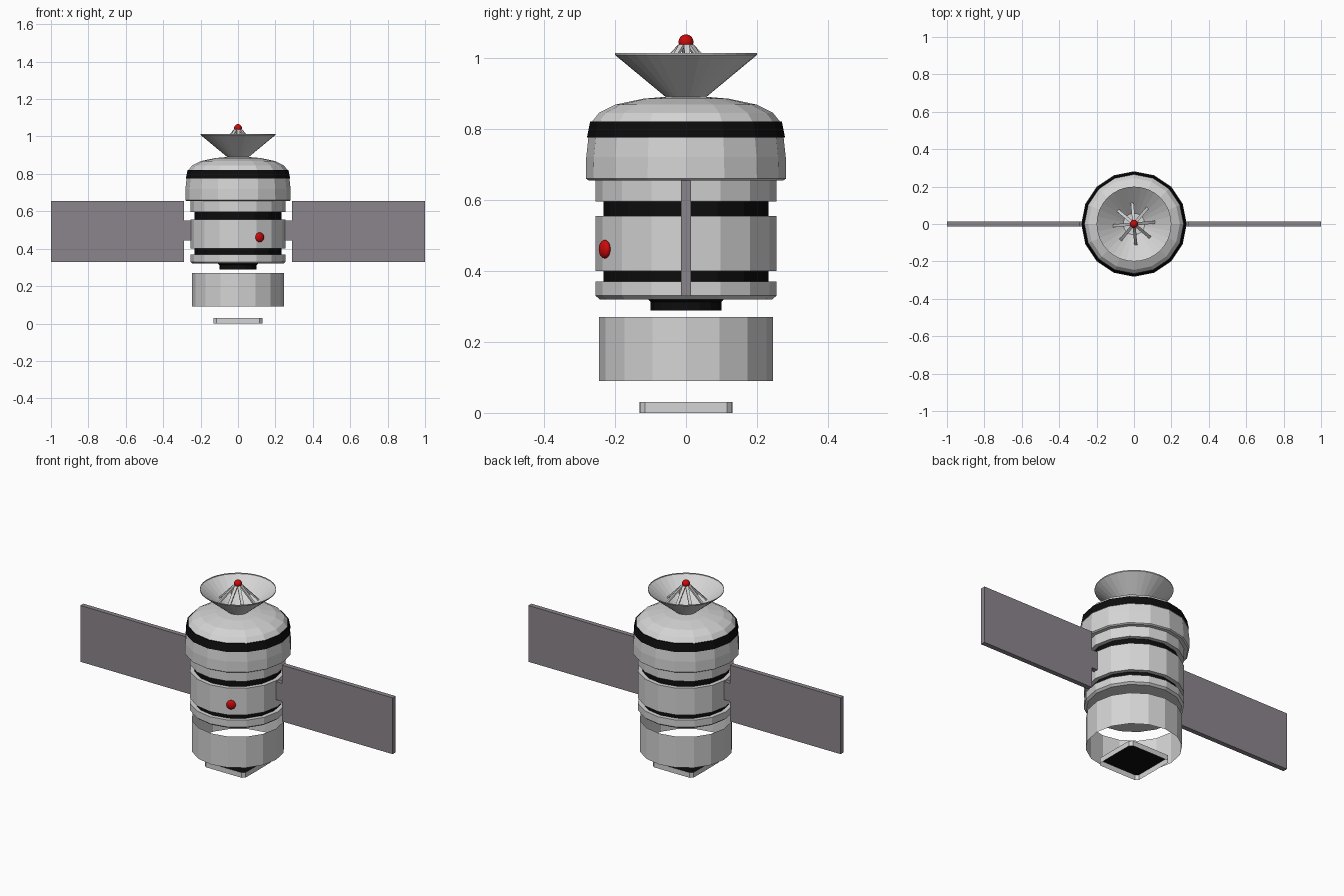
import bpy
import bmesh
from math import cos, sin, pi, atan2, radians
from mathutils import Vector, Matrix

cube = bpy.data.objects.get("Cube")
if cube:
    bpy.data.objects.remove(cube)


def material(name, color):
    m = bpy.data.materials.new(name)
    m.use_nodes = True
    m.diffuse_color = (*color, 1)
    m.node_tree.nodes["Principled BSDF"].inputs["Base Color"].default_value = (*color, 1)
    return m


hull = material("light grey hull", (0.66, 0.66, 0.66))
black = material("black trim", (0.004, 0.004, 0.004))
panel = material("purple grey panel", (0.26, 0.235, 0.265))
red = material("red lamp", (0.6, 0.003, 0.003))


def finish(name, bm, mats, smooth=False):
    mesh = bpy.data.meshes.new(name)
    bm.to_mesh(mesh)
    bm.free()
    for m in mats:
        mesh.materials.append(m)
    for p in mesh.polygons:
        p.use_smooth = smooth
    ob = bpy.data.objects.new(name, mesh)
    bpy.context.collection.objects.link(ob)
    return ob


def lathe(name, profile, sides, mats, caps=False):
    """Turn (radius, height, colour of the band above) rows, bottom to top."""
    bm = bmesh.new()
    rings = [[bm.verts.new((r * cos(2 * pi * i / sides), r * sin(2 * pi * i / sides), z))
              for i in range(sides)] for r, z, _ in profile]
    for k in range(len(rings) - 1):
        a, b = rings[k], rings[k + 1]
        for i in range(sides):
            j = (i + 1) % sides
            f = bm.faces.new((a[i], a[j], b[j], b[i]))
            f.material_index = profile[k][2]
    if caps:
        bm.faces.new(rings[0][::-1]).material_index = profile[0][2]
        bm.faces.new(rings[-1]).material_index = profile[-1][2]
    return finish(name, bm, mats)


def box(name, center, size, mat):
    bm = bmesh.new()
    bmesh.ops.create_cube(bm, size=1, matrix=Matrix.Translation(center) @ Matrix.Diagonal((*size, 1)))
    return finish(name, bm, [mat])


def ball(name, center, scale, turn, mat):
    bm = bmesh.new()
    bmesh.ops.create_uvsphere(bm, u_segments=20, v_segments=12, radius=1,
                              matrix=Matrix.Translation(center) @ Matrix.Rotation(turn, 4, "Z")
                              @ Matrix.Diagonal((*scale, 1)))
    return finish(name, bm, [mat], True)


# Faceted main body with dark grooves, wide head and shallow dome
lathe("body", [
    (0.243, 0.32, 0), (0.255, 0.33, 0), (0.255, 0.37, 0),
    (0.232, 0.37, 1), (0.232, 0.4, 0),
    (0.255, 0.4, 0), (0.255, 0.555, 0),
    (0.232, 0.555, 1), (0.232, 0.595, 0),
    (0.255, 0.595, 0), (0.255, 0.655, 0),
    (0.275, 0.655, 0), (0.282, 0.66, 0), (0.281, 0.72, 0), (0.275, 0.775, 0),
    (0.279, 0.775, 1), (0.27, 0.82, 1),
    (0.265, 0.82, 0), (0.245, 0.845, 0), (0.2, 0.868, 0),
    (0.12, 0.885, 0), (0.06, 0.89, 0)], 16, [hull, black], True)

# Nozzle, open sleeve and base frame
lathe("nozzle", [(0.1, 0.288, 0), (0.1, 0.313, 0), (0.11, 0.322, 0)], 16, [black], True)
lathe("sleeve", [(0.245, 0.09, 0), (0.245, 0.27, 0)], 16, [hull])

bm = bmesh.new()
corners = []
for q in range(4):
    for x, y in ((0.13, -0.115), (0.131, 0), (0.13, 0.115), (0.115, 0.13)):
        corners.append(Matrix.Rotation(q * pi / 2, 3, "Z") @ Vector((x, y, 0)))
# Drop the repeated corner point of each quarter
corners = [c for i, c in enumerate(corners) if i % 4 != 3]
low = [bm.verts.new(c) for c in corners]
high = [bm.verts.new(c + Vector((0, 0, 0.03))) for c in corners]
for i in range(len(low)):
    j = (i + 1) % len(low)
    bm.faces.new((low[i], low[j], high[j], high[i]))
bm.faces.new(high).material_index = 1
finish("base_frame", bm, [hull, black])

# Dish with feed struts and lamp
lathe("dish", [(0.055, 0.888, 0), (0.2, 1.008, 0), (0.2, 1.014, 0)], 32, [hull])
for i in range(8):
    a = radians(45 * i + 5)
    out = Vector((cos(a), sin(a), 0))
    start = out * 0.018 + Vector((0, 0, 1.035))
    end = out * 0.11 + Vector((0, 0, 0.938))
    d = end - start
    bm = bmesh.new()
    bmesh.ops.create_cube(bm, size=1, matrix=Matrix.Translation((start + end) / 2)
                          @ Matrix.Rotation(a, 4, "Z")
                          @ Matrix.Rotation(atan2(-d.z, d.dot(out)), 4, "Y")
                          @ Matrix.Diagonal((d.length, 0.016, 0.008, 1)))
    finish(f"dish_strut_{i + 1}", bm, [hull])
ball("dish_lamp", (0, 0, 1.045), (0.021, 0.021, 0.021), 0, red)

# Flattened lamp on the front of the body
ball("front_lamp", (0.116, -0.229, 0.461), (0.014, 0.025, 0.026), radians(-63), red)

# Solar panels and their short mounts
for side, s in (("left", 1), ("right", -1)):
    box(f"{side}_panel", (s * 0.645, 0, 0.492), (0.71, 0.027, 0.326), panel)
    box(f"{side}_panel_mount", (s * 0.26, 0, 0.497), (0.08, 0.027, 0.105), panel)
